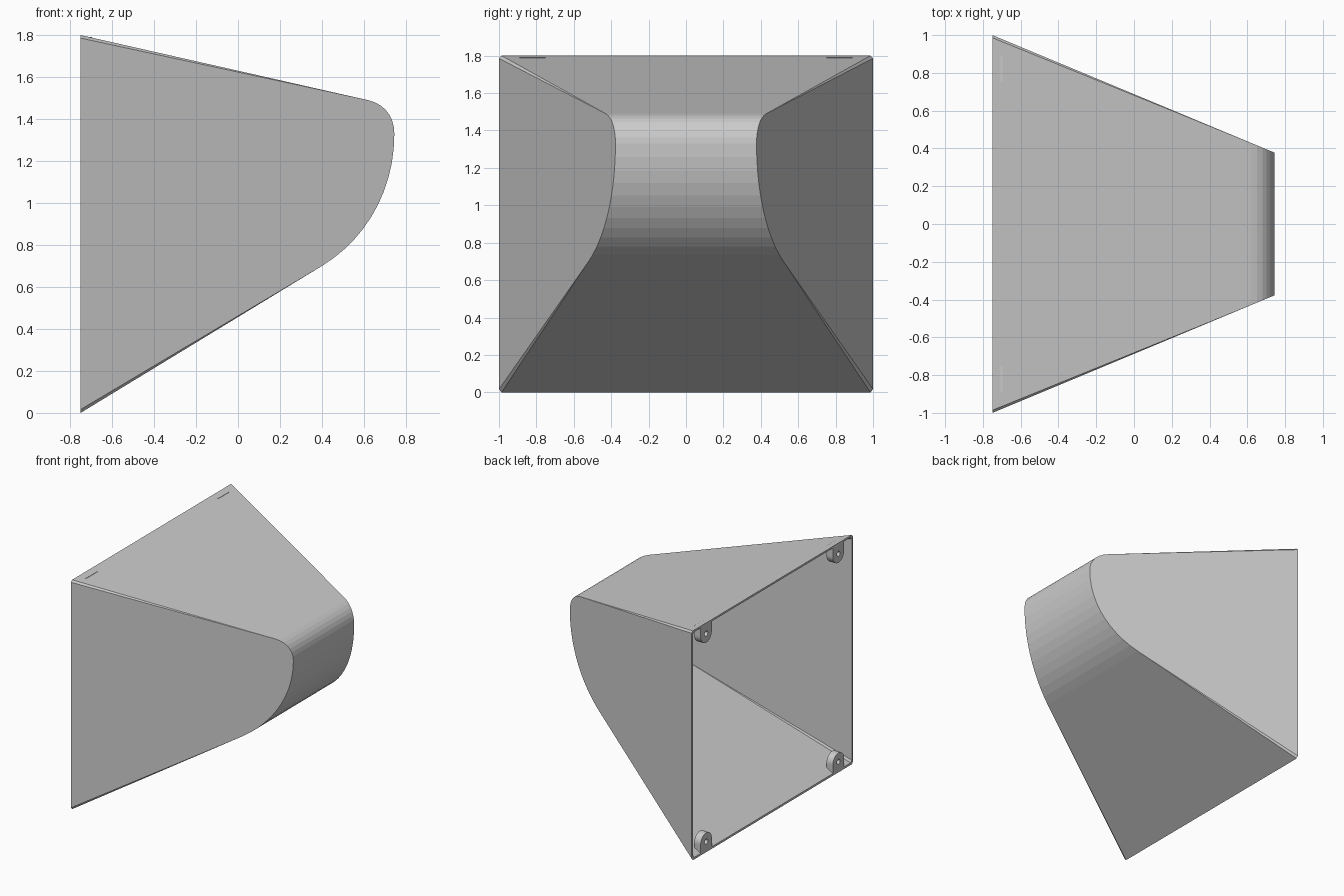
import bpy, bmesh
from math import cos, sin, pi
from mathutils import Vector
from mathutils.geometry import interpolate_bezier

if "Cube" in bpy.data.objects:
    bpy.data.objects.remove(bpy.data.objects["Cube"])

BACK = -0.75
WALL = 0.014


def half_width(x):
    return 1 - 0.625 * (x - BACK) / 1.5


def finish(name, bm):
    bmesh.ops.remove_doubles(bm, verts=bm.verts, dist=1e-5)
    bmesh.ops.recalc_face_normals(bm, faces=bm.faces)
    mesh = bpy.data.meshes.new(name)
    bm.to_mesh(mesh)
    bm.free()
    obj = bpy.data.objects.new(name, mesh)
    bpy.context.collection.objects.link(obj)
    return obj


def bezier(pts, n):
    return [Vector((p[0], p[1])) for p in interpolate_bezier(*[(a, b, 0) for a, b in pts], n)]


# Side profile (x, z): sloped top, tight upper corner, broad lower curve, sloped underside
profile = [Vector((BACK, 1.8))]
profile += bezier([(0.62, 1.49), (0.70, 1.472), (0.745, 1.41), (0.745, 1.33)], 8)
profile += bezier([(0.745, 1.33), (0.745, 1.06), (0.61, 0.828), (0.40, 0.70)], 12)[1:]
profile += [Vector((BACK, 0))]


def inset(pts, dist):
    """Offset the profile inward, keeping its ends on the back plane."""
    out = []
    last = len(pts) - 1
    for i, p in enumerate(pts):
        d = dist(p.x)
        dirs = [(pts[j + 1] - pts[j]).normalized() for j in (i - 1, i) if 0 <= j < last]
        normals = [Vector((t.y, -t.x)) for t in dirs]
        if len(normals) == 1:
            out.append(p + Vector((0, d / normals[0].y)))
        else:
            m = (normals[0] + normals[1]).normalized()
            out.append(p + m * d / m.dot(normals[0]))
    return out


def bevel_size(x):
    return max(0, 0.014 * (1 - (x - BACK) / 1.15))


def skin(bm, pts, margin):
    """Tapered surface with slim corner bevels; returns its loop at the back."""
    rows = []
    for p, q in zip(pts, inset(pts, bevel_size)):
        w, wq, c = half_width(p.x) - margin, half_width(q.x) - margin, bevel_size(p.x)
        rows.append([bm.verts.new(v) for v in (
            (q.x, -wq, q.y), (p.x, c - w, p.y), (p.x, w - c, p.y), (q.x, wq, q.y))])
    for a, b in zip(rows, rows[1:]):
        for k in range(3):
            bm.faces.new((a[k], a[k + 1], b[k + 1], b[k]))
    for k in (0, 3):
        bm.faces.new([r[k] for r in rows])
    return rows[0] + rows[-1][::-1]


# Hollow tapered housing, open at the back
bm = bmesh.new()
outer = skin(bm, profile, 0)
inner = skin(bm, inset(profile, lambda x: WALL), WALL * 1.083)
for i in range(8):
    j = (i + 1) % 8
    bm.faces.new((outer[i], outer[j], inner[j], inner[i]))
finish("housing", bm)


# Mounting tabs: rounded lugs with a screw hole, at the four back corners
def tab(name, y, base, up, depth_rise):
    bm = bmesh.new()
    r, hole, n = 0.07, 0.02, 16
    x0, x1 = BACK, BACK + 0.055
    rings = []
    for x in (x0, x1):
        rise = depth_rise if x == x1 else 0
        out, inn = [], []
        for k in range(2 * n):
            a = pi * k / n
            c, s = cos(a), sin(a)
            if s >= -1e-6:
                oy, oz = r * c, 0.075 + r * s
            else:
                # flat foot below the rounded half
                f = 1 / max(abs(c), abs(s))
                oy, oz = r * c * f, 0.075 + 0.075 * s * f
                oz = max(oz, rise)
            out.append(bm.verts.new((x, y + oy, base + up * oz)))
            inn.append(bm.verts.new((x, y + hole * c, base + up * (0.075 + hole * s))))
        rings.append((out, inn))
    (o0, i0), (o1, i1) = rings
    for k in range(2 * n):
        j = (k + 1) % (2 * n)
        for a, b in ((o0, i0), (o0, o1), (o1, i1), (i0, i1)):
            bm.faces.new((a[k], a[j], b[j], b[k]))
    finish(name, bm)


for side, y in (("left", -0.82), ("right", 0.82)):
    tab("top_tab_" + side, y, 1.79, -1, 0)
    tab("bottom_tab_" + side, y, 0.008, 1, 0.034)
